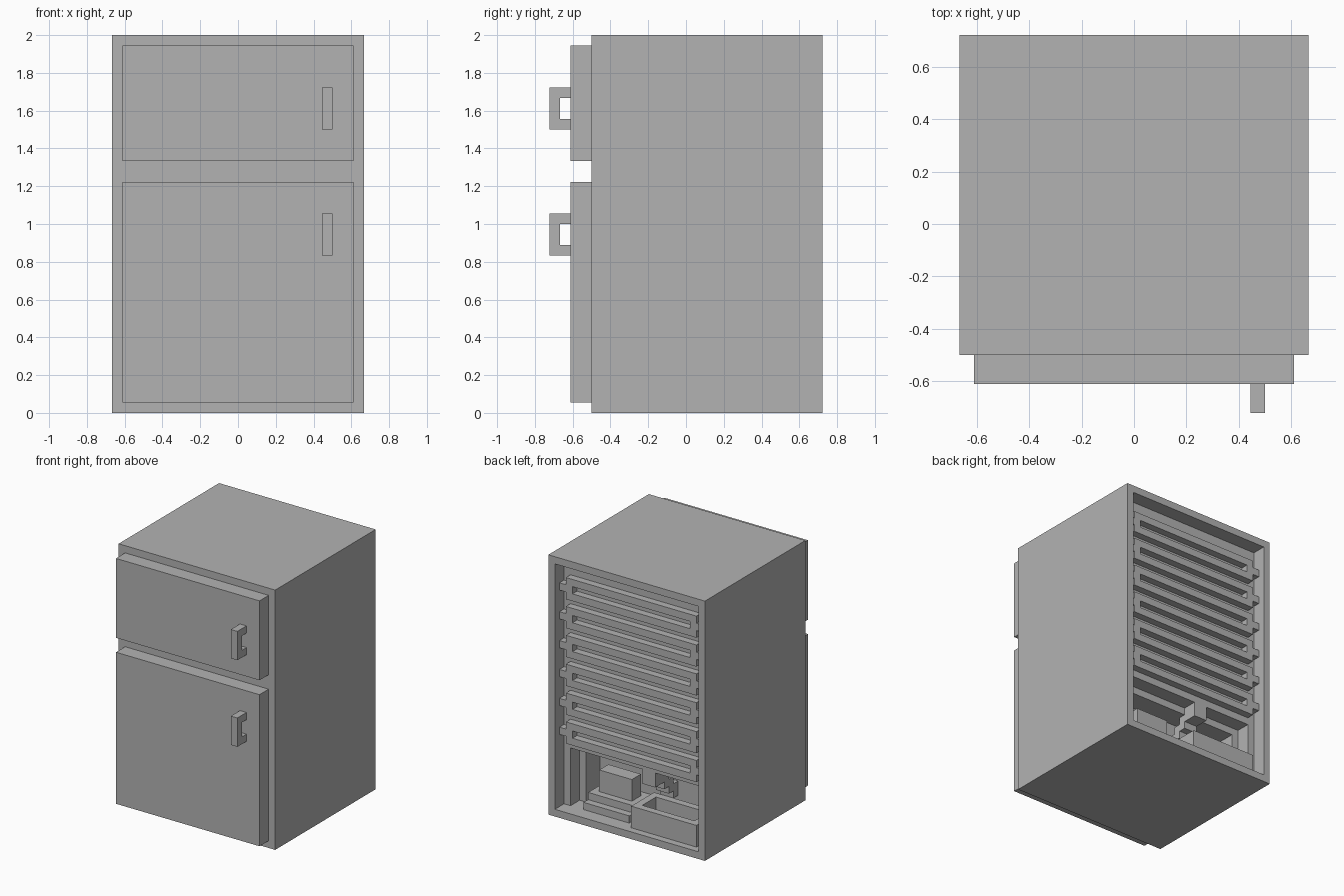
import bpy
import bmesh
from mathutils import Vector

U = 1 / 18  # block unit; every part snaps to it

cube = bpy.data.objects.get("Cube")
if cube:
    bpy.data.objects.remove(cube, do_unlink=True)

grey = bpy.data.materials.new("plain_grey")
grey.use_nodes = True
grey.diffuse_color = (0.45, 0.45, 0.45, 1)
grey.node_tree.nodes["Principled BSDF"].inputs["Base Color"].default_value = grey.diffuse_color


def finish(name, bm):
    bmesh.ops.recalc_face_normals(bm, faces=bm.faces)
    mesh = bpy.data.meshes.new(name)
    bm.to_mesh(mesh)
    bm.free()
    mesh.materials.append(grey)
    obj = bpy.data.objects.new(name, mesh)
    bpy.context.collection.objects.link(obj)
    return obj


def box(name, x, y, z):
    """Box from (low, high) ranges in block units."""
    bm = bmesh.new()
    bmesh.ops.create_cube(bm, size=1)
    for v in bm.verts:
        v.co = Vector([(r[0] if c < 0 else r[1]) * U for c, r in zip(v.co, (x, y, z))])
    return finish(name, bm)


def frame(name, outer, inner, place):
    """Rectangular ring: two (a0, a1, b0, b1) outlines, placed front and back."""
    bm = bmesh.new()
    rings = []
    for rect, side in ((outer, 0), (outer, 1), (inner, 1), (inner, 0)):
        a0, a1, b0, b1 = rect
        pts = ((a0, b0), (a1, b0), (a1, b1), (a0, b1))
        rings.append([bm.verts.new(Vector(place(a, b, side)) * U) for a, b in pts])
    for r, s in zip(rings, rings[1:] + rings[:1]):
        for i in range(4):
            j = (i + 1) % 4
            bm.faces.new((r[i], r[j], s[j], s[i]))
    return finish(name, bm)


# Cabinet: one shell running from the front, round the back rim and into the stepped recess
bm = bmesh.new()
sections = [  # half width, bottom, top, depth position
    (12, 0, 36, -9), (12, 0, 36, 13), (11, 1, 35, 13), (11, 1, 35, 11),
    (10, 1, 9, 11), (10, 1, 9, 9), (9, 1, 8, 9), (9, 1, 8, 6)]
loops = []
for w, lo, hi, y in sections:
    corners = ((-w, lo), (w, lo), (w, hi), (-w, hi))
    loops.append([bm.verts.new((x * U, y * U, z * U)) for x, z in corners])
for a, b in zip(loops, loops[1:]):
    for i in range(4):
        j = (i + 1) % 4
        bm.faces.new((a[i], a[j], b[j], b[i]))
bm.faces.new(loops[0])
bm.faces.new(loops[-1])
bmesh.ops.recalc_face_normals(bm, faces=bm.faces)
flat = [f for f in bm.faces if f.calc_area() < 1e-7]
bmesh.ops.delete(bm, geom=flat, context="FACES_ONLY")
finish("cabinet", bm)

# Doors with their handles
for name, lo, hi, grip in (("lower", 1, 22, 15), ("upper", 24, 35, 27)):
    box(name + "_door", (-11, 11), (-11, -9), (lo, hi))
    box(name + "_handle_grip", (8, 9), (-13, -12), (grip, grip + 4))
    for part, z in (("bottom", grip), ("top", grip + 3)):
        box(f"{name}_handle_{part}", (8, 9), (-12, -11), (z, z + 1))

# Cooling coil: slotted loops held to both side walls by tabs
for n in range(6):
    z = 30 - 4 * n
    frame(f"coil_loop_{n + 1}", (-10, 10, z, z + 3), (-9, 9, z + 1, z + 2),
          lambda a, b, s: (a, 11 + s, b))
    for side, x in (("right", (-11, -10)), ("left", (10, 11))):
        box(f"coil_tab_{side}_{n + 1}", x, (11, 12), (z + 1, z + 2))

# Compressor on a stepped base
box("compressor_base", (1, 8), (6, 11), (1, 2))
box("compressor_step", (1, 8), (6, 10), (2, 3))
box("compressor", (2, 7), (7, 9), (3, 6))

# Drip tray, open on top
frame("drip_tray_wall", (-10, 0, 7, 12), (-9, -1, 8, 11),
      lambda a, b, s: (a, b, 1 + 3 * s))
box("drip_tray_floor", (-9, -1), (8, 11), (1, 2))

# Drain pipe stepping down into the recess
box("drain_outlet", (-3, -1), (9, 11), (7, 9))
for n in range(3):
    box(f"drain_step_{n + 1}", (-3, -1), (8 - n, 9 - n), (6 - n, 8 - n))
